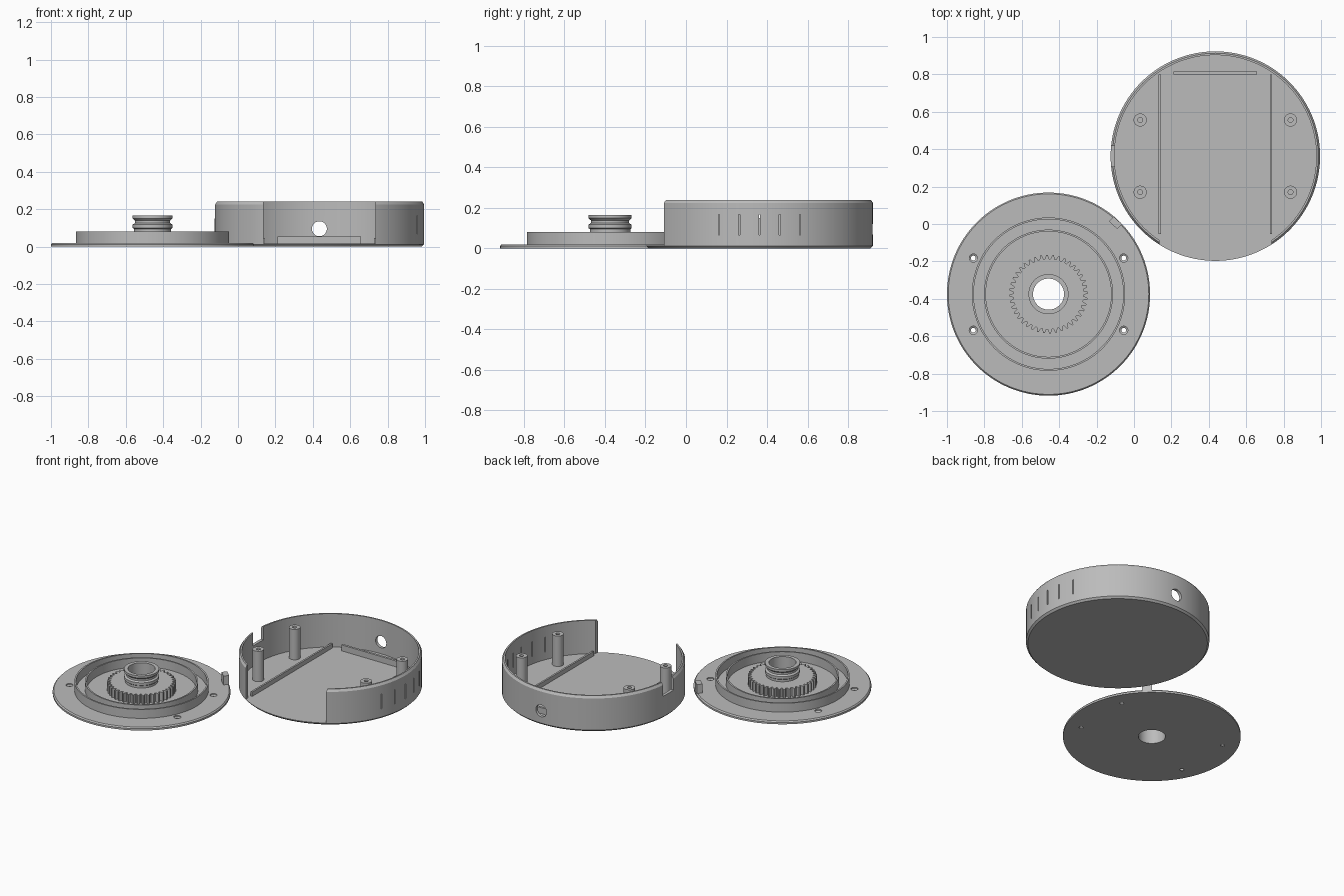
import bpy, bmesh, math
from mathutils import Matrix, Vector

if "Cube" in bpy.data.objects:
    bpy.data.objects.remove(bpy.data.objects["Cube"], do_unlink=True)

GREY = bpy.data.materials.new("plain grey")
GREY.use_nodes = True
GREY.diffuse_color = (0.5, 0.5, 0.5, 1)
GREY.node_tree.nodes["Principled BSDF"].inputs["Base Color"].default_value = (0.5, 0.5, 0.5, 1)

LID = Vector((-0.457, -0.375, 0))
CASE = Vector((0.435, 0.363, 0))
SCREWS = [(sx * 0.402, sy * 0.193) for sx in (-1, 1) for sy in (-1, 1)]


def make(name, bm, pos=(0, 0, 0), angle=0):
    bmesh.ops.remove_doubles(bm, verts=bm.verts, dist=1e-5)
    bmesh.ops.recalc_face_normals(bm, faces=bm.faces)
    mesh = bpy.data.meshes.new(name)
    bm.to_mesh(mesh)
    bm.free()
    mesh.materials.append(GREY)
    ob = bpy.data.objects.new(name, mesh)
    ob.location, ob.rotation_euler.z = pos, angle
    bpy.context.collection.objects.link(ob)
    return ob


def loft(rings):
    """Bridge closed rings of points in order, last back to first."""
    bm = bmesh.new()
    rows = [[bm.verts.new(p) for p in ring] for ring in rings]
    for a, b in zip(rows, rows[1:] + rows[:1]):
        for i in range(len(a)):
            j = (i + 1) % len(a)
            quad = [a[i], a[j], b[j], b[i]]
            if (a[i].co - a[j].co).length < 1e-7:
                quad.remove(a[j])
            elif (b[i].co - b[j].co).length < 1e-7:
                quad.remove(b[j])
            if len({tuple(v.co) for v in quad}) > 2:
                bm.faces.new(quad)
    return bm


def circle(r, z, n):
    return [(r * math.cos(2 * math.pi * i / n), r * math.sin(2 * math.pi * i / n), z) for i in range(n)]


def lathe(name, profile, pos, n=128):
    return make(name, loft([circle(r, z, n) for r, z in profile]), pos)


def block(name, size, pos, angle=0):
    bm = bmesh.new()
    bmesh.ops.create_cube(bm, size=1, matrix=Matrix.Diagonal((*size, 1)))
    return make(name, bm, pos, angle)


def cut(ob, cutters):
    for c in cutters:
        c.hide_render = True
        mod = ob.modifiers.new("cut", 'BOOLEAN')
        mod.operation, mod.solver, mod.object = 'DIFFERENCE', 'EXACT', c
    bpy.context.view_layer.update()
    mesh = bpy.data.meshes.new_from_object(ob.evaluated_get(bpy.context.evaluated_depsgraph_get()))
    ob.modifiers.clear()
    ob.data = mesh
    for c in cutters:
        bpy.data.objects.remove(c, do_unlink=True)


def smooth(ob):
    bpy.ops.object.select_all(action='DESELECT')
    ob.select_set(True)
    bpy.context.view_layer.objects.active = ob
    bpy.ops.object.shade_smooth_by_angle(angle=math.radians(25))


# Lid: plate, two thin ring walls and a grooved hollow hub in one turned profile
base, wall = 0.02, 0.08
profile = [(0.083, 0), (0.543, 0), (0.543, 0.012), (0.536, base)]
for outer in (0.41, 0.345):
    profile += [(outer, base), (outer, wall), (outer - 0.01, wall), (outer - 0.01, base)]
profile += [(0.1, base), (0.1, 0.095), (0.106, 0.1), (0.106, 0.118), (0.094, 0.125),
            (0.094, 0.138), (0.107, 0.15), (0.107, 0.165), (0.083, 0.165)]
lid = lathe("lid", profile, LID)
cut(lid, [lathe("screw_cutter", [(0, -0.01), (0.013, -0.01), (0.013, 0.006), (0.022, 0.012),
                                 (0.022, 0.04), (0, 0.04)], LID + Vector((x, y, 0)), 24)
          for x, y in SCREWS])
smooth(lid)

# Gear around the hub
teeth = 40
outline = []
for i in range(teeth * 4):
    a = 2 * math.pi * (i + 0.5) / (teeth * 4)
    r = 0.21 if i % 4 < 2 else 0.188
    outline.append((r * math.cos(a), r * math.sin(a)))
bore = circle(0.09, 0, teeth * 4)
make("gear", loft([[(x, y, z) for x, y, *_ in pts]
                   for pts, z in ((bore, 0.015), (outline, 0.015), (outline, wall), (bore, wall))]), LID)

# Locking tab on the lid rim
tab_angle = math.radians(46.8)
block("lid_tab", (0.036, 0.06, 0.07),
      LID + Vector((0.523 * math.cos(tab_angle), 0.523 * math.sin(tab_angle), 0.045)), tab_angle)

# Case: floor and round wall with chamfered edges
floor = 0.015
case = lathe("case", [(0, 0), (0.548, 0), (0.56, 0.012), (0.56, 0.225), (0.55, 0.24),
                      (0.54, 0.24), (0.54, floor), (0, floor)], CASE)
cutters = [
    block("front_opening", (0.6, 0.4, 0.4), CASE + Vector((0, -0.5, floor + 0.2))),
    block("side_notch", (0.1, 0.11, 0.2), CASE + Vector((-0.56, 0, 0.25))),
]
for i in range(-2, 3):
    cutters.append(block("vent_slot", (0.2, 0.007, 0.1), CASE + Vector((0.54, i * 0.1, 0.117))))
hole = lathe("cable_hole", [(0, -0.1), (0.04, -0.1), (0.04, 0.1), (0, 0.1)],
             CASE + Vector((0, 0.55, 0.095)), 48)
hole.rotation_euler.x = math.pi / 2
cut(case, cutters + [hole])
smooth(case)

# Screw posts
for x, y in SCREWS:
    smooth(lathe("screw_post", [(0.013, 0.01), (0.035, 0.01), (0.035, 0.22), (0.013, 0.22)],
                 CASE + Vector((x, y, 0)), 32))

# Floor rails
for side in (-1, 1):
    block("side_rail", (0.012, 0.855, 0.035), CASE + Vector((side * 0.297, 0.01, 0.0275)))
block("back_rail", (0.445, 0.015, 0.045), CASE + Vector((0, 0.444, 0.0325)))
